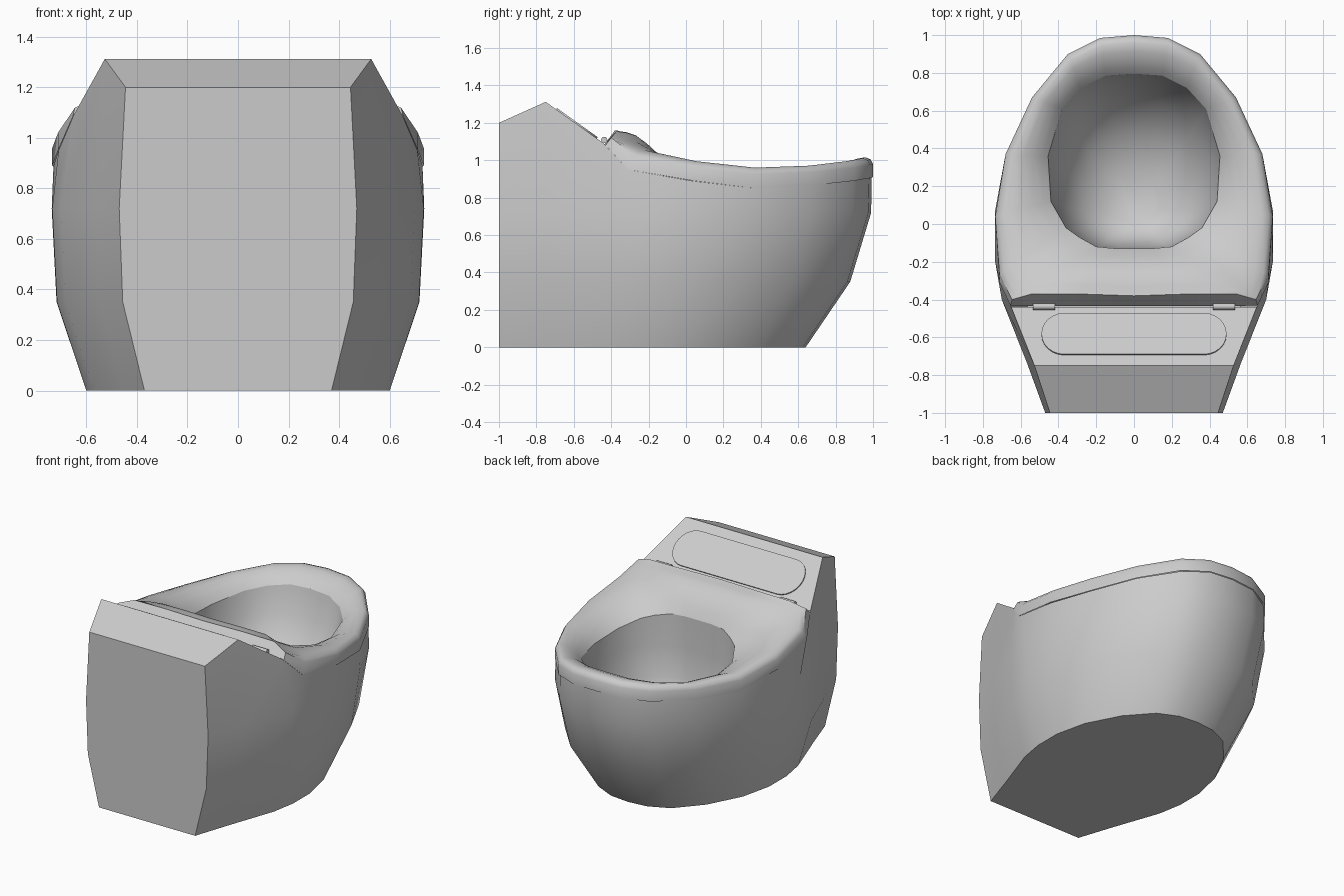
import bpy, bmesh, math
from mathutils import Vector

if "Cube" in bpy.data.objects:
    bpy.data.objects.remove(bpy.data.objects["Cube"])


def finish(name, bm, angle):
    bmesh.ops.recalc_face_normals(bm, faces=bm.faces)
    me = bpy.data.meshes.new(name)
    bm.to_mesh(me)
    bm.free()
    ob = bpy.data.objects.new(name, me)
    bpy.context.collection.objects.link(ob)
    bpy.ops.object.select_all(action='DESELECT')
    ob.select_set(True)
    bpy.context.view_layer.objects.active = ob
    bpy.ops.object.shade_smooth_by_angle(angle=math.radians(angle))
    return ob


def mirrored(half):
    """Close a half outline (back to front) with its mirror image."""
    other = [(-x, y, z) for x, y, z in reversed(half) if x > 1e-6]
    return half + other


def loft(bm, halves):
    rings = [[bm.verts.new(p) for p in mirrored(h)] for h in halves]
    for a, b in zip(rings, rings[1:]):
        n = len(a)
        for i in range(n):
            j = (i + 1) % n
            bm.faces.new((a[i], a[j], b[j], b[i]))
    return rings


# Body: half outlines at the floor, the belly and the top edge
floor = [(.37, -1), (.45, -.76), (.57, -.42), (.60, -.25), (.60, -.06),
         (.55, .16), (.43, .39), (.28, .56), (.14, .625), (0, .64)]
belly = [(.47, -1), (.565, -.74), (.70, -.40), (.735, -.2), (.737, .06),
         (.68, .37), (.54, .67), (.35, .89), (.18, .975), (0, .99)]
top = [(.445, -1, 1.2), (.527, -.75, 1.312), (.65, -.44, 1.09), (.71, -.31, .95),
       (.73, .03, .89), (.675, .37, .85), (.535, .67, .865), (.345, .89, .89),
       (.18, .98, .905), (0, .992, .91)]
low = [(a[0] + .86 * (b[0] - a[0]), a[1] + .68 * (b[1] - a[1]), .35)
       for a, b in zip(floor, belly)]
bm = bmesh.new()
rings = loft(bm, [[(x, y, 0) for x, y in floor], low,
                  [(x, y, .72) for x, y in belly], top])
bm.faces.new(rings[0])
r = rings[-1]
for i in (0, 1):
    bm.faces.new((r[i], r[i + 1], r[-2 - i], r[-1 - i]))
finish("body_and_tank", bm, 35)

# Seat rim: outer crest and bowl opening, paired point by point
outer = [(0, -.38, 1.16), (.3, -.37, 1.16), (.54, -.37, 1.157), (.645, -.40, 1.12),
         (.712, -.27, 1.06), (.735, .04, 1.0), (.68, .37, .965), (.54, .67, .975),
         (.35, .9, 1.0), (.18, .985, 1.015), (0, 1, 1.02)]
hole = [(0, -.13, .97), (.1, -.13, .97), (.2, -.12, .965), (.29, -.07, .95),
        (.36, -.02, .93), (.44, .12, .89), (.455, .36, .87), (.38, .61, .89),
        (.28, .72, .91), (.15, .785, .93), (0, .795, .935)]
under = [(0, -.435, 1.085), (.3, -.435, 1.085), (.54, -.435, 1.085), (.655, -.43, 1.08)]
under += [(x, o[1], z) for (x, y, z), o in zip(top[3:], outer[4:])]
under[4] = top[3]
under[4:] = [(o[0], u[1] if i == 0 else o[1], u[2])
             for i, (u, o) in enumerate(zip(under[4:], outer[4:]))]


def rim_ring(t, drop, edge):
    ring = []
    for i, (o, h) in enumerate(zip(outer, hole)):
        p = Vector(o).lerp(Vector(h), t)
        p.z = o[2] - drop * (o[2] - h[2]) - (edge if i > 3 else 0)
        ring.append(tuple(p))
    return ring


bm = bmesh.new()
loft(bm, [under, rim_ring(0, 0, .04), rim_ring(.07, .03, .012), rim_ring(.2, .05, 0),
          rim_ring(.42, .14, 0), rim_ring(.65, .36, 0), rim_ring(.85, .67, 0), hole])
finish("seat_rim", bm, 50)


# Bowl interior
def bowl_ring(s, cy, z, flat):
    return [(x * s, cy + (y - .33) * s, hz + (z - hz) * flat) for x, y, hz in hole]


bm = bmesh.new()
rings = loft(bm, [hole, bowl_ring(.95, .31, .72, .9), bowl_ring(.82, .26, .54, 1),
                  bowl_ring(.6, .2, .4, 1), bowl_ring(.3, .14, .33, 1)])
bm.faces.new(rings[-1])
finish("bowl", bm, 50)

# Rounded cover panel lying on the tank slope
bm = bmesh.new()
pts = []
for side in (1, -1):
    for k in range(13):
        a = math.radians(-90 + 15 * k)
        pts.append((side * (.37 + .12 * math.cos(a)), side * .134 * math.sin(a), -.01))
face = bm.faces.new([bm.verts.new(p) for p in pts])
ext = bmesh.ops.extrude_face_region(bm, geom=[face])
bmesh.ops.translate(bm, vec=(0, 0, .018),
                    verts=[g for g in ext["geom"] if isinstance(g, bmesh.types.BMVert)])
panel = finish("tank_cover", bm, 30)
panel.location = (0, -.585, 1.194)
panel.rotation_euler.x = -math.atan2(.222, .31)

# Hinge barrels
for side, name in ((-1, "hinge_left"), (1, "hinge_right")):
    bpy.ops.mesh.primitive_cylinder_add(vertices=12, radius=.017, depth=.115,
                                        location=(side * .477, -.437, 1.108),
                                        rotation=(0, math.pi / 2, 0))
    hinge = bpy.context.object
    hinge.name = name
    bpy.ops.object.shade_smooth_by_angle(angle=math.radians(40))
